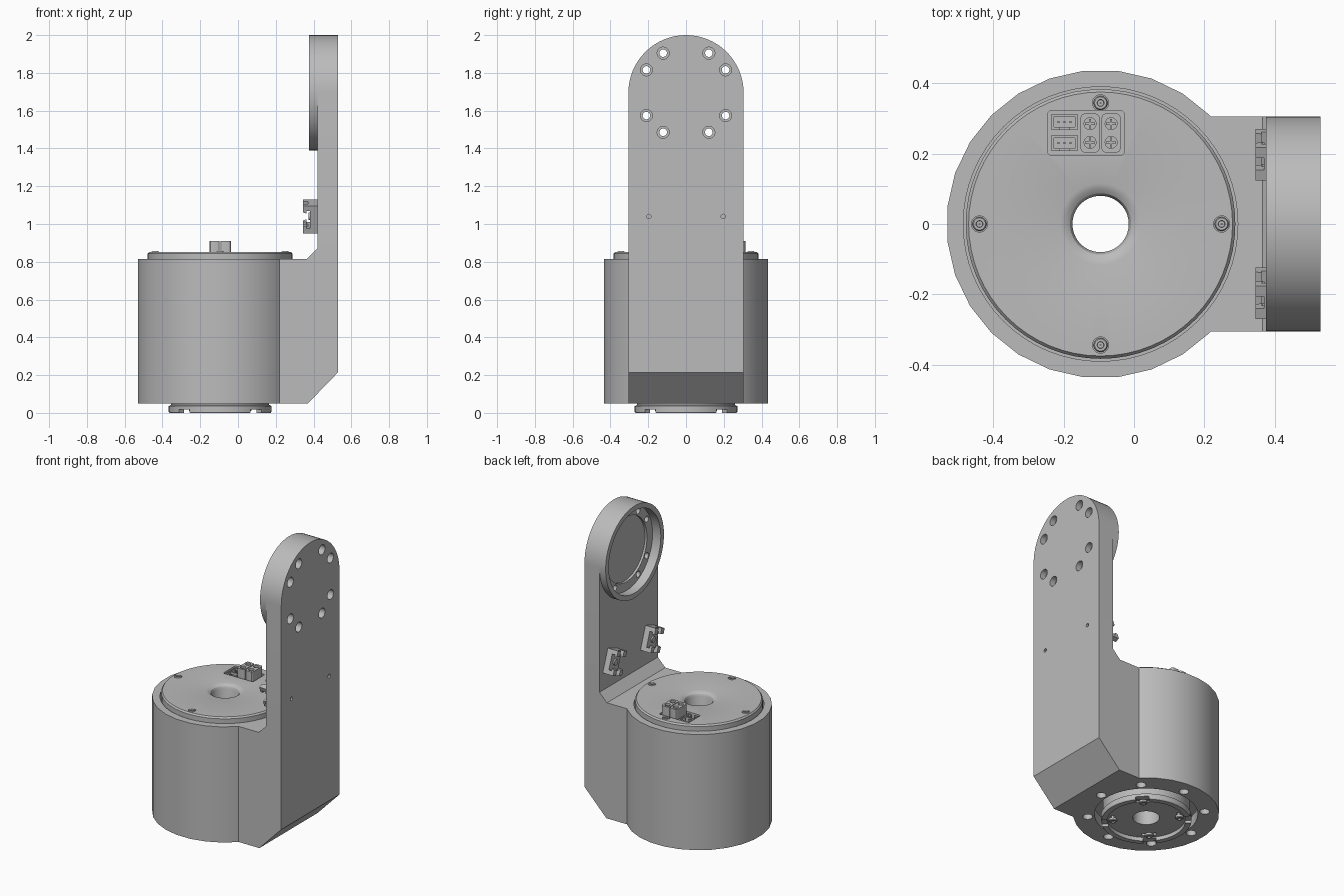
import bpy, bmesh
from math import sin, cos, pi, radians
from mathutils import Matrix, Vector

if "Cube" in bpy.data.objects:
    bpy.data.objects.remove(bpy.data.objects["Cube"], do_unlink=True)

grey = bpy.data.materials.new("plain grey")
grey.use_nodes = True
grey.diffuse_color = (0.5, 0.5, 0.5, 1)
grey.node_tree.nodes["Principled BSDF"].inputs["Base Color"].default_value = grey.diffuse_color

CX = -0.095          # motor axis
HEAD_Z = 1.695       # centre of the round arm head
HALF = 0.305         # half width of the arm


def finish(name, bm):
    bmesh.ops.recalc_face_normals(bm, faces=bm.faces)
    mesh = bpy.data.meshes.new(name)
    bm.to_mesh(mesh)
    bm.free()
    ob = bpy.data.objects.new(name, mesh)
    mesh.materials.append(grey)
    bpy.context.collection.objects.link(ob)
    return ob


def cyl(name, r, a, b, at, axis="Z", n=32, r2=None, turn=0):
    """Cylinder or cone from a to b along an axis; at gives the other two coordinates."""
    bm = bmesh.new()
    bmesh.ops.create_cone(bm, cap_ends=True, segments=n, radius1=r,
                          radius2=r if r2 is None else r2, depth=b - a)
    bm.transform(Matrix.Rotation(turn, 4, "Z"))
    mid = (a + b) / 2
    if axis == "X":
        bm.transform(Matrix.Translation((mid, *at)) @ Matrix.Rotation(pi / 2, 4, "Y"))
    else:
        bm.transform(Matrix.Translation((*at, mid)))
    return finish(name, bm)


def box(name, lo, hi, bevel=0, turn=0):
    lo, hi = Vector(lo), Vector(hi)
    bm = bmesh.new()
    bmesh.ops.create_cube(bm, size=1)
    bm.transform(Matrix.Diagonal((*(hi - lo), 1)))
    if bevel:
        upright = [e for e in bm.edges if abs(e.verts[0].co.z - e.verts[1].co.z) > 1e-5]
        bmesh.ops.bevel(bm, geom=upright, offset=bevel, segments=3, profile=0.5, affect="EDGES")
    bm.transform(Matrix.Translation((lo + hi) / 2) @ Matrix.Rotation(turn, 4, "Z"))
    return finish(name, bm)


def prism(name, outline, step):
    """Extrude a closed outline of 3D points along a vector."""
    bm = bmesh.new()
    face = bm.faces.new([bm.verts.new(p) for p in outline])
    top = bmesh.ops.extrude_face_region(bm, geom=[face])["geom"]
    bmesh.ops.translate(bm, vec=step, verts=[v for v in top if isinstance(v, bmesh.types.BMVert)])
    return finish(name, bm)


def lathe(name, profile, at, n=64):
    """Revolve a closed (radius, height) loop about the vertical."""
    bm = bmesh.new()
    rings = [[bm.verts.new((at[0] + r * cos(2 * pi * i / n), at[1] + r * sin(2 * pi * i / n), z))
              for r, z in profile] for i in range(n)]
    m = len(profile)
    for i in range(n):
        p, q = rings[i], rings[(i + 1) % n]
        for j in range(m):
            k = (j + 1) % m
            bm.faces.new((p[j], q[j], q[k], p[k]))
    return finish(name, bm)


def combine(ob, tools, how="DIFFERENCE", keep=False):
    for tool in tools:
        mod = ob.modifiers.new("combine", "BOOLEAN")
        mod.operation, mod.solver, mod.object = how, "EXACT", tool
        bpy.context.view_layer.objects.active = ob
        bpy.ops.object.modifier_apply(modifier=mod.name)
        if not keep:
            bpy.data.objects.remove(tool, do_unlink=True)


def around(r, count, start=0):
    return [(CX + r * cos(start + 2 * pi * i / count), r * sin(start + 2 * pi * i / count))
            for i in range(count)]


# Housing with the arm foot, bored for the motor
housing = cyl("motor_housing", 0.438, 0.05, 0.815, (CX, 0), n=28, turn=pi / 28)
foot_side = [(0.1, 0.05), (0.37, 0.05), (0.53, 0.215), (0.53, 0.87),
             (0.42, 0.87), (0.365, 0.815), (0.1, 0.815)]
foot = prism("arm_foot", [(x, -HALF, z) for x, z in foot_side], (0, 2 * HALF, 0))
combine(housing, [foot], "UNION")
bores = [cyl("bore", 0.39, 0.12, 0.9, (CX, 0), n=64), cyl("bore", 0.31, 0, 0.2, (CX, 0), n=64)]
bores += [cyl("bolt_hole", 0.03, 0, 0.11, p, n=20) for p in around(0.352, 8)]
combine(housing, bores)

# Arm plate with a round top, and the raised ring on its inner face
arc = [(HALF * cos(pi * i / 32), HEAD_Z + HALF * sin(pi * i / 32)) for i in range(33)]
outline = [(-HALF, 0.87), (HALF, 0.87)] + arc
arm = prism("arm_plate", [(0.42, y, z) for y, z in outline], (0.11, 0, 0))
ring = cyl("arm_ring", HALF, 0.375, 0.42, (0, HEAD_Z), "X", 64)
combine(ring, [cyl("opening", 0.272, 0.3, 0.5, (0, HEAD_Z), "X", 64)])
cuts = [cyl("seat", 0.272, 0.4, 0.435, (0, HEAD_Z), "X", 64),
        cyl("floor", 0.213, 0.4, 0.45, (0, HEAD_Z), "X", 64)]
for a in (30, 60, 120, 150, 210, 240, 300, 330):
    at = (0.242 * cos(radians(a)), HEAD_Z + 0.242 * sin(radians(a)))
    cuts += [cyl("bolt", 0.02, 0.4, 0.6, at, "X", 20), cyl("counterbore", 0.032, 0.49, 0.6, at, "X", 20)]
cuts += [cyl("pin_hole", 0.012, 0.4, 0.6, (s * 0.197, 1.04), "X", 12) for s in (-1, 1)]
combine(arm, cuts)

# Motor: one turned body with a rounded through hole
motor = lathe("motor_body", [
    (0.08, 0.025), (0.235, 0.025), (0.235, 0), (0.268, 0), (0.272, 0.006), (0.272, 0.036),
    (0.26, 0.042), (0.26, 0.15), (0.383, 0.15), (0.383, 0.843), (0.375, 0.853), (0.115, 0.853),
    (0.1, 0.849), (0.087, 0.84), (0.08, 0.825)], (CX, 0))
cuts = [box("pocket", (-0.245, 0.195, 0.79), (-0.028, 0.322, 0.9), 0.01)]
cuts += [cyl("screw_well", 0.023, 0.84, 0.9, p, n=20) for p in around(0.344, 4)]
for i, (x, y) in enumerate(around(0.25, 4, pi / 4)):
    cuts.append(box("notch", (x - 0.04, y - 0.04, -0.1), (x + 0.04, y + 0.04, 0.018), 0, pi / 4))
for off in (-0.17, 0.17):
    cuts += [cyl("thread", 0.012, -0.1, 0.05, p, n=12) for p in around(0.2, 4, pi / 4 + off)]
combine(motor, cuts)


# Socket screws on the cap and on the output face
def screw(name, at, z0, z1, r):
    d = 0.004 if z1 > z0 else -0.004
    lathe(name, [(0.002, z0), (r, z0), (r, z1 - d), (r * 0.85, z1), (r * 0.5, z1),
                 (r * 0.45, z1 - 2 * d), (0.002, z1 - 2 * d)], at, 18)


for p in around(0.344, 4):
    screw("cap_screw", p, 0.83, 0.856, 0.02)
for p in around(0.2, 4, pi / 4):
    screw("output_screw", p, 0.04, 0.008, 0.024)

# Power connectors: two chamfered blocks with round contacts
for x in (-0.125, -0.065):
    plug = box("power_connector", (x - 0.027, 0.203, 0.77), (x + 0.027, 0.314, 0.91), 0.012)
    combine(plug, [cyl("socket", 0.017, 0.87, 1, (x, y), n=20) for y in (0.232, 0.285)])
    for y in (0.232, 0.285):
        for a, b in ((0.014, 0.003), (0.003, 0.014)):
            box("contact", (x - a, y - b, 0.86), (x + a, y + b, 0.9))

# Signal connectors: low open shells with pins
for y in (0.23, 0.29):
    shell = box("signal_connector", (-0.235, y - 0.023, 0.77), (-0.16, y + 0.023, 0.848))
    combine(shell, [box("hollow", (-0.227, y - 0.015, 0.81), (-0.168, y + 0.015, 0.9)),
                    box("key_slot", (-0.21, y - 0.04, 0.825), (-0.185, y - 0.01, 0.9))])
    for x in (-0.215, -0.1975, -0.18):
        box("signal_pin", (x - 0.003, y - 0.003, 0.8), (x + 0.003, y + 0.003, 0.84))

# Cable clips: tilted C brackets with a screw
clip_side = [(0.42, -0.077), (0.345, -0.077), (0.345, -0.04), (0.362, -0.035), (0.362, -0.05),
             (0.382, -0.05), (0.382, 0.05), (0.362, 0.05), (0.362, 0.035), (0.345, 0.04),
             (0.345, 0.077), (0.42, 0.077)]
for y in (-0.197, 0.197):
    clip = prism("cable_clip", [(x, -0.05, z) for x, z in clip_side], (0, 0.1, 0))
    combine(clip, [box("relief", (0.3, -0.018, -0.2), (0.37, 0.018, 0.2))])
    clip.data.transform(Matrix.Translation((0, y, 1.04)) @ Matrix.Rotation(radians(20), 4, "X"))
    cyl("clip_screw", 0.02, 0.372, 0.4, (y, 1.04), "X", 16)

# Smooth the round faces and keep the edges sharp
bpy.ops.object.select_all(action="DESELECT")
for ob in bpy.context.collection.objects:
    if ob.type == "MESH" and ob.data.materials and ob.data.materials[0] == grey:
        ob.select_set(True)
        bpy.context.view_layer.objects.active = ob
bpy.ops.object.shade_smooth_by_angle(angle=radians(30))
